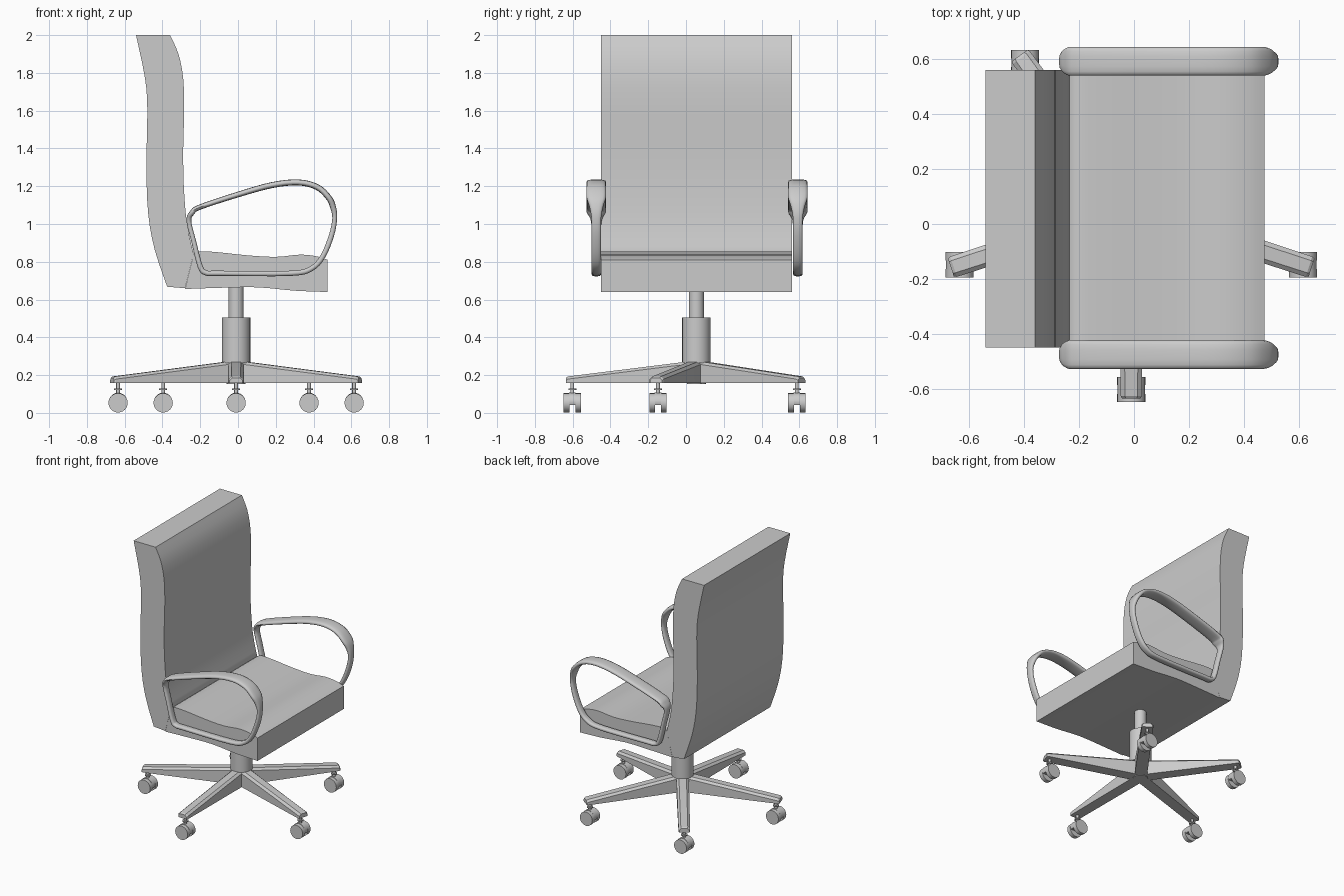
import bpy, bmesh, math
from mathutils import Vector, Matrix

if "Cube" in bpy.data.objects:
    bpy.data.objects.remove(bpy.data.objects["Cube"])

CX, CY = -0.01, 0.055          # axis of the column


def make(name, bm, angle=35):
    bmesh.ops.recalc_face_normals(bm, faces=bm.faces)
    me = bpy.data.meshes.new(name)
    bm.to_mesh(me)
    bm.free()
    ob = bpy.data.objects.new(name, me)
    bpy.context.collection.objects.link(ob)
    bpy.ops.object.select_all(action='DESELECT')
    ob.select_set(True)
    bpy.context.view_layer.objects.active = ob
    bpy.ops.object.shade_smooth_by_angle(angle=math.radians(angle))
    return ob


def loft(bm, rings, closed=False):
    vs = [[bm.verts.new(p) for p in r] for r in rings]
    n = len(vs[0])
    for i in range(len(vs) if closed else len(vs) - 1):
        a, b = vs[i], vs[(i + 1) % len(vs)]
        for j in range(n):
            k = (j + 1) % n
            bm.faces.new((a[j], a[k], b[k], b[j]))
    if not closed:
        bm.faces.new(vs[0])
        bm.faces.new(vs[-1])


def spline(pts, steps, closed=False):
    """Catmull-Rom through points of any dimension."""
    n, out = len(pts), []
    for i in range(n if closed else n - 1):
        g = lambda k: Vector(pts[k % n] if closed else pts[min(max(k, 0), n - 1)])
        p0, p1, p2, p3 = g(i - 1), g(i), g(i + 1), g(i + 2)
        for s in range(steps):
            t = s / steps
            out.append(0.5 * (2 * p1 + (p2 - p0) * t + (2 * p0 - 5 * p1 + 4 * p2 - p3) * t * t
                              + (3 * p1 - p0 - 3 * p2 + p3) * t ** 3))
    if not closed:
        out.append(Vector(pts[-1]))
    return out


def slab(name, profile, y0, y1):
    bm = bmesh.new()
    loft(bm, [[(p[0], y, p[1]) for p in profile] for y in (y0, y1)])
    return make(name, bm)


def cyl(bm, r, a, b, seg=24):
    a, b = Vector(a), Vector(b)
    rot = (b - a).to_track_quat('Z', 'Y').to_matrix().to_4x4()
    bmesh.ops.create_cone(bm, cap_ends=True, segments=seg, radius1=r, radius2=r,
                          depth=(b - a).length, matrix=Matrix.Translation((a + b) / 2) @ rot)


# Backrest and seat: side profiles extruded across the width
back_front = spline([(-0.36, 2.0), (-0.315, 1.9), (-0.29, 1.77), (-0.285, 1.6), (-0.29, 1.4),
                     (-0.287, 1.2), (-0.27, 1.0), (-0.235, 0.84)], 3)
back_rear = spline([(-0.375, 0.668), (-0.44, 0.86), (-0.475, 1.05), (-0.485, 1.3),
                    (-0.48, 1.6), (-0.492, 1.77), (-0.54, 2.0)], 3)
slab("backrest", back_front + [Vector((-0.28, 0.66))] + back_rear, -0.45, 0.56)
seat_top = spline([(-0.235, 0.84), (-0.2, 0.855), (-0.1, 0.85), (0.05, 0.834), (0.2, 0.826),
                   (0.33, 0.838), (0.42, 0.828), (0.475, 0.81)], 3)
seat_low = spline([(0.475, 0.64), (0.3, 0.647), (0.1, 0.665), (-0.1, 0.662), (-0.28, 0.656)], 3)
slab("seat", seat_top + seat_low, -0.45, 0.56)

# Armrests: closed loop, (x, z, half width, half thickness), wider along the top pad
ARM = [(-0.17, 0.742, .025, .014), (-0.1, 0.739, .025, .014), (0.28, 0.739, .025, .014),
       (0.39, 0.765, .025, .014), (0.45, 0.83, .025, .014), (0.495, 0.94, .025, .014),
       (0.512, 1.03, .026, .013), (0.503, 1.09, .036, .016), (0.48, 1.14, .051, .016),
       (0.42, 1.195, .052, .016), (0.32, 1.22, .052, .016), (0.18, 1.206, .052, .016),
       (0.0, 1.156, .052, .015), (-0.2, 1.09, .052, .014), (-0.243, 1.06, .05, .014),
       (-0.26, 1.015, .028, .013), (-0.235, 0.91, .025, .013), (-0.2, 0.775, .025, .014)]


def armrest(name, yc):
    bm, path, rings = bmesh.new(), spline(ARM, 4, True), []
    for i, p in enumerate(path):
        d = path[(i + 1) % len(path)] - path[i - 1]
        nx, nz = Vector((-d[1], d[0])).normalized()
        ring = []
        for k in range(14):
            a = math.tau * k / 14
            c, s = math.cos(a), math.sin(a)
            u = math.copysign(abs(c) ** 0.7, c) * p[2]
            v = math.copysign(abs(s) ** 0.7, s) * p[3]
            ring.append((p[0] + nx * v, yc + u, p[1] + nz * v))
        rings.append(ring)
    loft(bm, rings, True)
    return make(name, bm, 50)


armrest("armrest_front", -0.475)
armrest("armrest_rear", 0.592)

# Gas column
bm = bmesh.new()
cyl(bm, 0.04, (CX, CY, 0.48), (CX, CY, 0.68), 32)
make("column_upper", bm)
bm = bmesh.new()
cyl(bm, 0.075, (CX, CY, 0.265), (CX, CY, 0.505), 32)
make("column_lower", bm)
bm = bmesh.new()
cyl(bm, 0.05, (CX, CY, 0.153), (CX, CY, 0.27), 20)
make("hub", bm)


# Five tapered legs, each with a twin-wheel caster
def section(r, top, w):
    return [(r, -w, 0.157), (r, w, 0.157), (r, w, top - 0.014),
            (r, w * 0.6, top), (r, -w * 0.6, top), (r, -w, top - 0.014)]


for i in range(5):
    ang = math.radians(-90 + 72 * i)
    bm = bmesh.new()
    loft(bm, [section(0.0, 0.272, 0.042), section(0.06, 0.27, 0.042),
              section(0.68, 0.193, 0.039), section(0.69, 0.186, 0.034)])
    bm.transform(Matrix.Translation((CX, CY, 0)) @ Matrix.Rotation(ang, 4, 'Z'))
    make(f"leg_{i + 1}", bm, 20)

    x, y = CX + 0.657 * math.cos(ang), CY + 0.657 * math.sin(ang)
    bm = bmesh.new()
    for s in (-1, 1):
        cyl(bm, 0.051, (x, y + s * 0.016, 0.053), (x, y + s * 0.046, 0.053))
    make(f"caster_wheels_{i + 1}", bm)
    bm = bmesh.new()
    # hood between the wheels: upper half disc
    arc = [(x + 0.05 * math.cos(math.pi * k / 12), 0.055 + 0.052 * math.sin(math.pi * k / 12))
           for k in range(13)]
    arc += [(x - 0.045, 0.042), (x + 0.045, 0.042)]
    loft(bm, [[(p[0], y + o, p[1]) for p in arc] for o in (-0.018, 0.018)])
    make(f"caster_hood_{i + 1}", bm)
    bm = bmesh.new()
    cyl(bm, 0.01, (x, y, 0.1), (x, y, 0.165), 12)
    cyl(bm, 0.021, (x, y, 0.122), (x, y, 0.13), 16)
    make(f"caster_stem_{i + 1}", bm)
